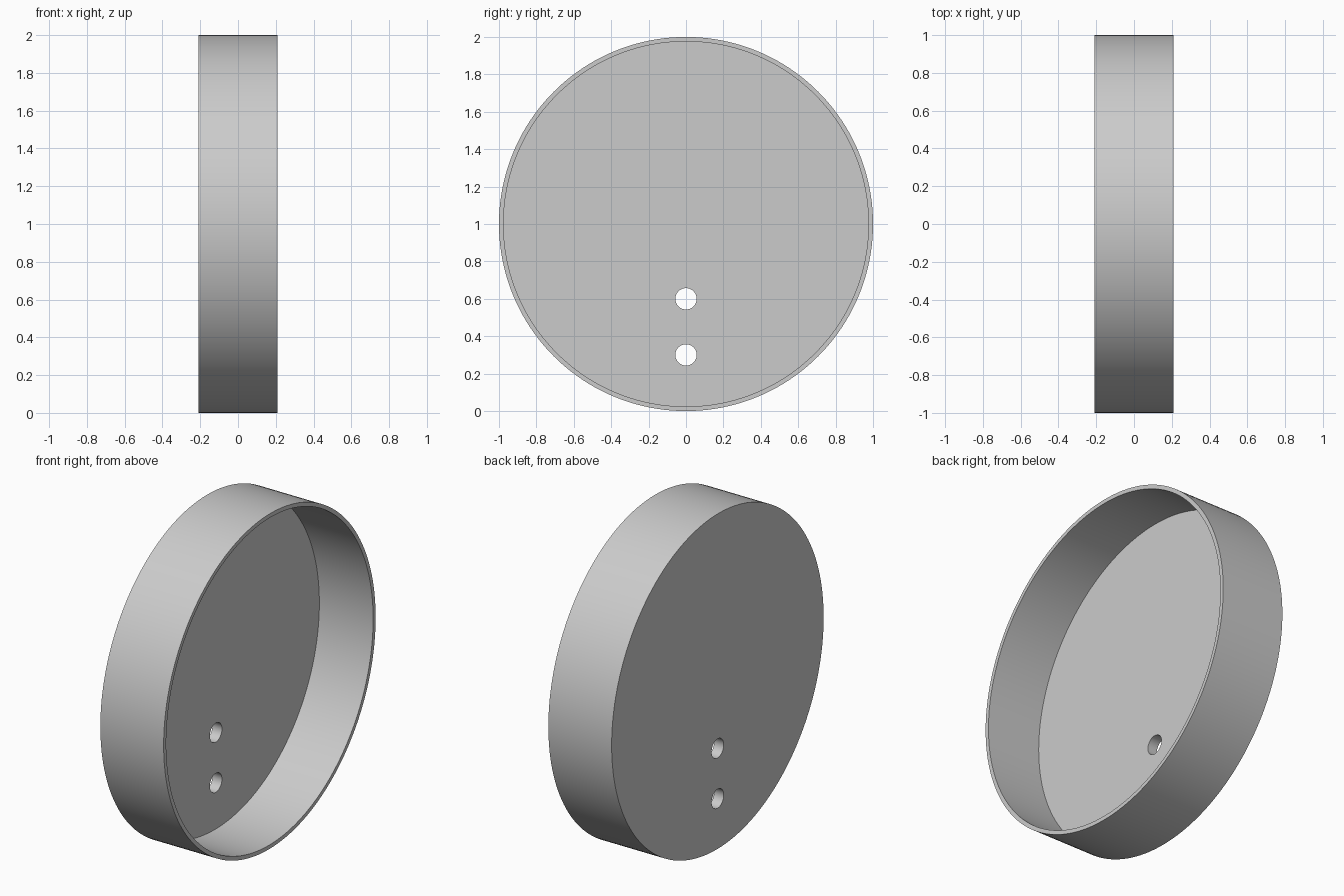
import bpy
import math

default_cube = bpy.data.objects.get("Cube")
if default_cube:
    bpy.data.objects.remove(default_cube, do_unlink=True)

RADIUS = 1.0
HALF_WIDTH = 0.209
WALL = 0.024
FLOOR = 0.063
HOLE_RADIUS = 0.057
HOLE_HEIGHTS = (0.3, 0.6)


def disc(name, radius, x_min, x_max, z, sides):
    """Cylinder lying along x."""
    bpy.ops.mesh.primitive_cylinder_add(
        vertices=sides, radius=radius, depth=x_max - x_min,
        location=((x_min + x_max) / 2, 0, z), rotation=(0, math.pi / 2, 0))
    obj = bpy.context.object
    obj.name = name
    bpy.ops.object.transform_apply(location=True, rotation=True, scale=True)
    return obj


def cut(target, cutter):
    """Subtract the cutter, then discard it."""
    cutter.hide_render = True
    mod = target.modifiers.new("Cut", "BOOLEAN")
    mod.operation = "DIFFERENCE"
    mod.solver = "EXACT"
    mod.object = cutter
    bpy.context.view_layer.objects.active = target
    bpy.ops.object.modifier_apply(modifier=mod.name)
    bpy.data.objects.remove(cutter, do_unlink=True)


# Round cap, open toward +x
cap = disc("round_cap", RADIUS, -HALF_WIDTH, HALF_WIDTH, RADIUS, 160)

# Hollow interior, leaving a thin wall and a floor
cut(cap, disc("hollow_cutter", RADIUS - WALL, FLOOR - HALF_WIDTH,
              HALF_WIDTH + 0.1, RADIUS, 160))

# Two through holes in the floor
for height in HOLE_HEIGHTS:
    cut(cap, disc("hole_cutter", HOLE_RADIUS, -HALF_WIDTH - 0.1,
                  FLOOR - HALF_WIDTH + 0.1, height, 48))

# Plain grey material
grey = bpy.data.materials.new("light_grey")
grey.use_nodes = True
colour = (0.6, 0.6, 0.6, 1.0)
grey.diffuse_color = colour
grey.node_tree.nodes["Principled BSDF"].inputs["Base Color"].default_value = colour
cap.data.materials.clear()
cap.data.materials.append(grey)

# Smooth round walls with crisp rims
bpy.ops.object.select_all(action="DESELECT")
cap.select_set(True)
bpy.context.view_layer.objects.active = cap
bpy.ops.object.shade_smooth_by_angle(angle=math.radians(30))
